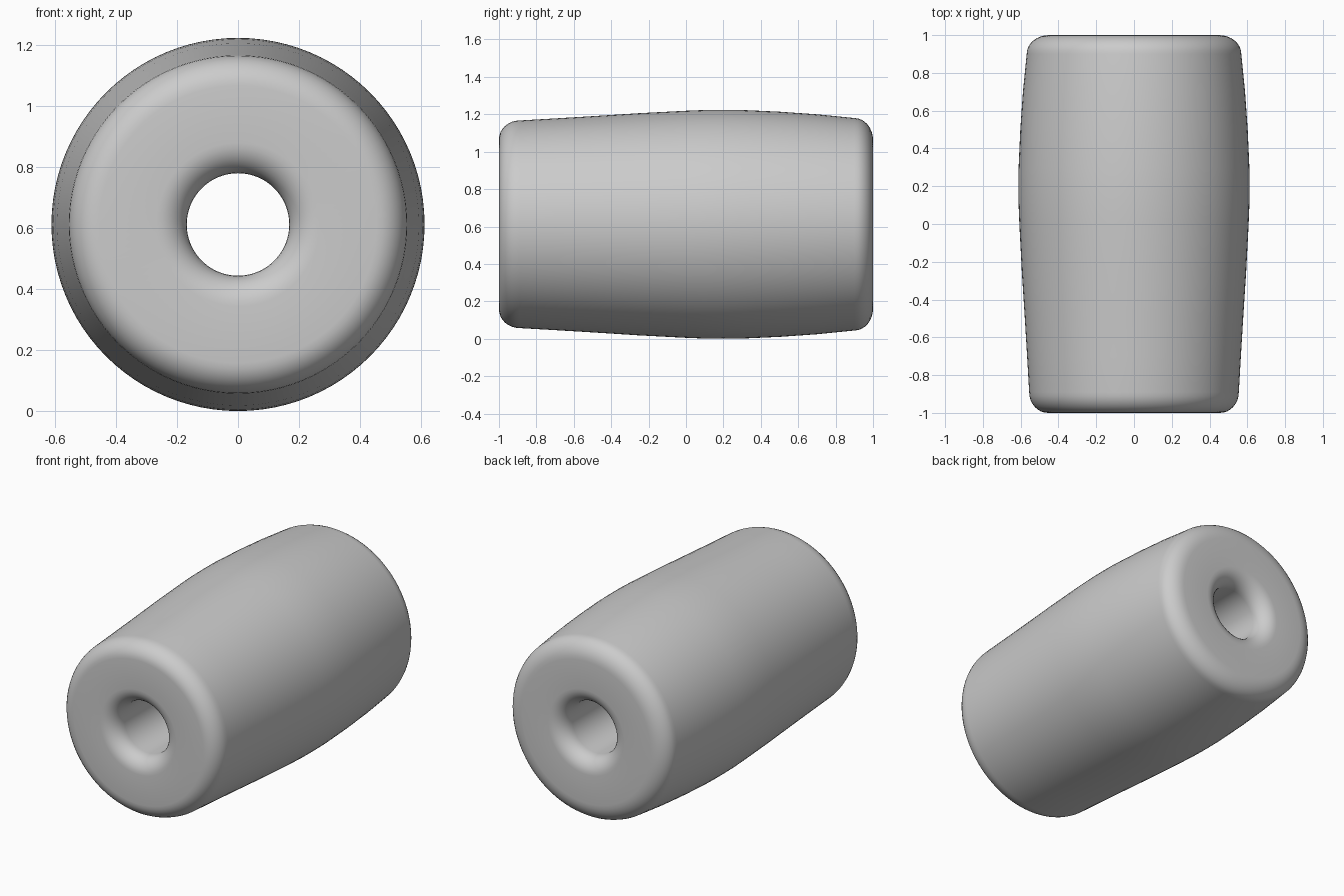
import bpy, bmesh, math
from mathutils import Vector, Matrix

cube = bpy.data.objects.get("Cube")
if cube:
    bpy.data.objects.remove(cube, do_unlink=True)

SEGMENTS = 96
RADIUS = 0.612
BORE = 0.168


def make_material(name, color):
    mat = bpy.data.materials.new(name)
    mat.use_nodes = True
    mat.diffuse_color = color
    bsdf = mat.node_tree.nodes["Principled BSDF"]
    bsdf.inputs["Base Color"].default_value = color
    bsdf.inputs["Roughness"].default_value = 0.6
    return mat


def arc(cy, cr, ry, rr, start, end, steps=8):
    """Elliptical fillet points (y, radius), angles in degrees."""
    points = []
    for i in range(steps + 1):
        a = math.radians(start + (end - start) * i / steps)
        points.append((cy + ry * math.cos(a), cr + rr * math.sin(a)))
    return points


def lathe(name, profile, mat):
    """Revolve a closed (y, radius) profile about the y axis."""
    bm = bmesh.new()
    rings = []
    for i in range(SEGMENTS):
        turn = Matrix.Rotation(math.tau * i / SEGMENTS, 3, 'Y')
        rings.append([bm.verts.new(turn @ Vector((0, y, r))) for y, r in profile])
    n = len(profile)
    for i in range(SEGMENTS):
        a, b = rings[i], rings[(i + 1) % SEGMENTS]
        for j in range(n):
            k = (j + 1) % n
            bm.faces.new((a[j], a[k], b[k], b[j]))
    bmesh.ops.recalc_face_normals(bm, faces=bm.faces)
    mesh = bpy.data.meshes.new(name)
    bm.to_mesh(mesh)
    bm.free()
    mesh.materials.append(mat)
    obj = bpy.data.objects.new(name, mesh)
    bpy.context.collection.objects.link(obj)
    return obj


# Outer barrel curve, widest a little behind the middle
belly = [(-0.7, 0.566), (-0.5, 0.578), (-0.25, 0.594), (0, 0.607), (0.1, 0.611),
         (0.2, RADIUS), (0.3, 0.611), (0.5, 0.602), (0.7, 0.588)]

# Rounded outer rims and flared bore mouths at both ends
profile = (arc(-0.89, 0.455, 0.11, 0.1, 180, 90) + belly
           + arc(0.9, 0.45, 0.1, 0.118, 90, 0)
           + arc(0.9, BORE + 0.1, 0.1, 0.1, 360, 270)
           + arc(-0.9, BORE + 0.1, 0.1, 0.1, 270, 180))

grey = make_material("plain grey", (0.6, 0.6, 0.6, 1))
bead = lathe("barrel_bead", profile, grey)
bead.location.z = RADIUS

bpy.ops.object.select_all(action='DESELECT')
bead.select_set(True)
bpy.context.view_layer.objects.active = bead
bpy.ops.object.shade_smooth_by_angle(angle=math.radians(40))
